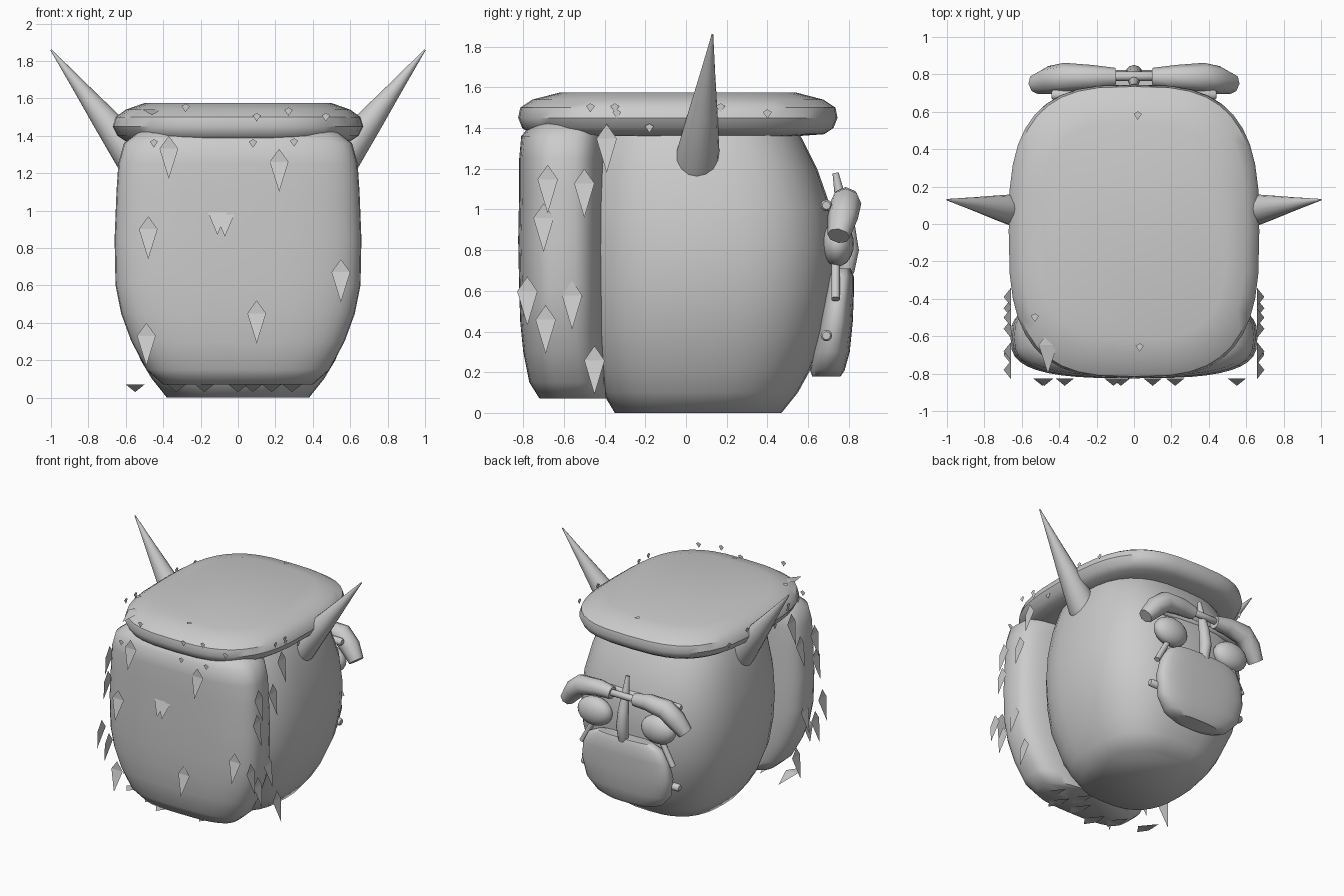
import bpy, bmesh, math
from mathutils import Vector

if "Cube" in bpy.data.objects:
    bpy.data.objects.remove(bpy.data.objects["Cube"])


def finish(name, bm, smooth=True, angle=40):
    bmesh.ops.recalc_face_normals(bm, faces=bm.faces)
    me = bpy.data.meshes.new(name)
    bm.to_mesh(me)
    bm.free()
    if smooth:
        me.shade_smooth()
        me.set_sharp_from_angle(angle=math.radians(angle))
    ob = bpy.data.objects.new(name, me)
    bpy.context.collection.objects.link(ob)
    return ob


def skin(name, rings, angle=40):
    """Bridge successive closed rings of points and cap both ends."""
    bm = bmesh.new()
    vs = [[bm.verts.new(p) for p in r] for r in rings]
    n = len(vs[0])
    for a, b in zip(vs, vs[1:]):
        for i in range(n):
            bm.faces.new((a[i], a[(i + 1) % n], b[(i + 1) % n], b[i]))
    bm.faces.new(vs[0])
    bm.faces.new(vs[-1])
    return finish(name, bm, True, angle)


def sgn_pow(v, e):
    return math.copysign(abs(v) ** e, v)


def oval(z, hx, cy, hy, n=3.0, seg=32):
    """Rounded-rectangle section at height z."""
    ts = [math.tau * i / seg for i in range(seg)]
    return [(hx * sgn_pow(math.cos(t), 2 / n), cy + hy * sgn_pow(math.sin(t), 2 / n), z) for t in ts]


def tube(name, path, radii, seg=12, squash=1.0, angle=40):
    """Round section swept along a path with a radius at each point."""
    path = [Vector(p) for p in path]
    rings = []
    for i, p in enumerate(path):
        d = (path[min(i + 1, len(path) - 1)] - path[max(i - 1, 0)]).normalized()
        u = d.cross(Vector((0, 1, 0))).normalized()
        v = d.cross(u)
        rings.append([p + radii[i] * (u * math.cos(math.tau * k / seg) + v * squash * math.sin(math.tau * k / seg))
                      for k in range(seg)])
    return skin(name, rings, angle)


# Head
skin("head", [oval(*r, 2.7) for r in (
    (0, .38, .06, .41), (.1, .46, .07, .48), (.2, .52, .075, .53), (.4, .60, .09, .60),
    (.6, .64, .10, .625), (.8, .65, .10, .635), (1.0, .63, .09, .625),
    (1.2, .59, .07, .575), (1.35, .54, .05, .52), (1.42, .50, .04, .48))], 75)

# Hair slab on the back of the head
skin("back_hair", [oval(z, hx, -.39 - d / 2, d / 2, 3.0, 40) for z, hx, d in (
    (.07, .40, .33), (.15, .49, .38), (.3, .57, .41), (.45, .625, .425), (.6, .655, .43),
    (.85, .66, .435), (1.1, .65, .43), (1.25, .64, .43), (1.36, .61, .42), (1.43, .52, .36))], 75)

# Hair slab on top
skin("top_hair", [oval(z, hx, -.04, hy, 3.0, 40) for z, hx, hy in (
    (1.36, .50, .58), (1.37, .60, .72), (1.40, .645, .765), (1.45, .67, .785),
    (1.50, .655, .775), (1.54, .60, .715), (1.575, .50, .58))])

# Horns
for s, side in ((1, "left"), (-1, "right")):
    base, tip = Vector((s * .52, .055, 1.24)), Vector((s, .13, 1.86))
    ts = (-.11, -.06, .02, .4, .7, 1)
    tube("horn_" + side, [base.lerp(tip, t) for t in ts], (.06, .105, .11, .07, .036, .004), 16)

# Eyes, brows and cheek creases
for s, side in ((1, "left"), (-1, "right")):
    bm = bmesh.new()
    bmesh.ops.create_uvsphere(bm, u_segments=20, v_segments=12, radius=1)
    bmesh.ops.scale(bm, verts=bm.verts, vec=(.145, .08, .11))
    bmesh.ops.translate(bm, verts=bm.verts, vec=(s * .28, .745, .83))
    finish("eye_" + side, bm)
    tube("brow_" + side, [(s * x, y, z) for x, y, z in (
        (.10, .785, 1.035), (.22, .785, 1.045), (.37, .785, 1.03), (.45, .77, .96), (.52, .75, .87))],
        (.05, .065, .077, .075, .056), 8, 1.0, 50)
    tube("crease_" + side, [(s * .30, .735, .74), (s * .40, .735, .56)], (.022, .022), 10)

# Brow bridge, and rods running behind brows and through the mouth
for name, hx, y, z, r in (("brow_bridge", .12, .79, 1.04, .025),
                          ("brow_rod", .44, .69, 1.02, .028), ("mouth_rod", .43, .69, .38, .028)):
    tube(name, [(x, y, z) for x in (-hx, -hx + .01, hx - .01, hx)], (r * .7, r, r, r * .7), 12)

# Nose spindle
tube("nose", [(0, .735, 1.18), (0, .76, 1.05), (0, .79, .92), (0, .805, .80), (0, .79, .70), (0, .76, .58)],
     (.015, .028, .04, .045, .038, .01), 12)

# Muzzle
skin("muzzle", [oval(*r, 2.8, 28) for r in (
    (.18, .20, .69, .07), (.21, .28, .695, .085), (.30, .36, .715, .09), (.45, .39, .735, .085),
    (.58, .37, .75, .075), (.67, .32, .76, .065), (.71, .24, .765, .045))])

# Pointed tufts: flat kites lying on the hair with tips lifted outwards
bm = bmesh.new()


def kite(top, down, side, out, length=.24, width=.05, lift=.04):
    top, down, side, out = map(Vector, (top, down, side, out))
    mid = top + down * length * .3
    a, b, c, d = [bm.verts.new(p) for p in
                  (top, mid + side * width, top + down * length + out * lift, mid - side * width)]
    bm.faces.new((a, b, d))
    bm.faces.new((b, c, d))


for x, z in ((-.37, 1.40), (.22, 1.33), (-.48, .97), (-.11, 1.04), (-.07, 1.03),
             (.55, .74), (.10, .52), (-.49, .40)):
    kite((x, -.825, z), (0, 0, -1), (1, 0, 0), (0, -1, 0), .17 if -.2 < x < 0 else .23)
for s in (1, -1):
    for y, z in ((-.39, 1.42), (-.68, 1.22), (-.50, 1.20), (-.70, 1.03),
                 (-.78, .67), (-.56, .65), (-.69, .53), (-.45, .33)):
        kite((s * .657, y, z), (0, 0, -1), (0, 1, 0), (s, 0, 0))
for x, y in ((-.55, -.62), (-.33, -.70), (-.18, -.78), (0, -.72), (.08, -.60), (.18, -.75), (.29, -.66)):
    kite((x, y, .07), (0, 1, 0), (1, 0, 0), (0, 0, -1))
kite((-.46, -.58, 1.54), (0, -1, 0), (1, 0, 0), (0, 0, -1), .22, .05, .03)

# Small diamonds around the top hair
for x, z in ((-.28, 1.55), (.10, 1.50), (.27, 1.53), (.47, 1.50), (-.45, 1.36), (.08, 1.36), (.30, 1.365)):
    kite((x, -.83, z + .022), (0, 0, -1), (1, 0, 0), (0, -1, 0), .045, .022, 0)
for s in (1, -1):
    for y, z in ((-.47, 1.50), (-.35, 1.50), (-.34, 1.47), (-.18, 1.40), (.17, 1.50), (.40, 1.47)):
        kite((s * .66, y, z + .022), (0, 0, -1), (0, 1, 0), (s, 0, 0), .045, .022, 0)
for x, y in ((.02, .58), (-.53, -.50), (.03, -.66)):
    kite((x, y + .022, 1.58), (0, -1, 0), (1, 0, 0), (0, 0, 1), .045, .022, 0)
finish("hair_tufts", bm, False)
